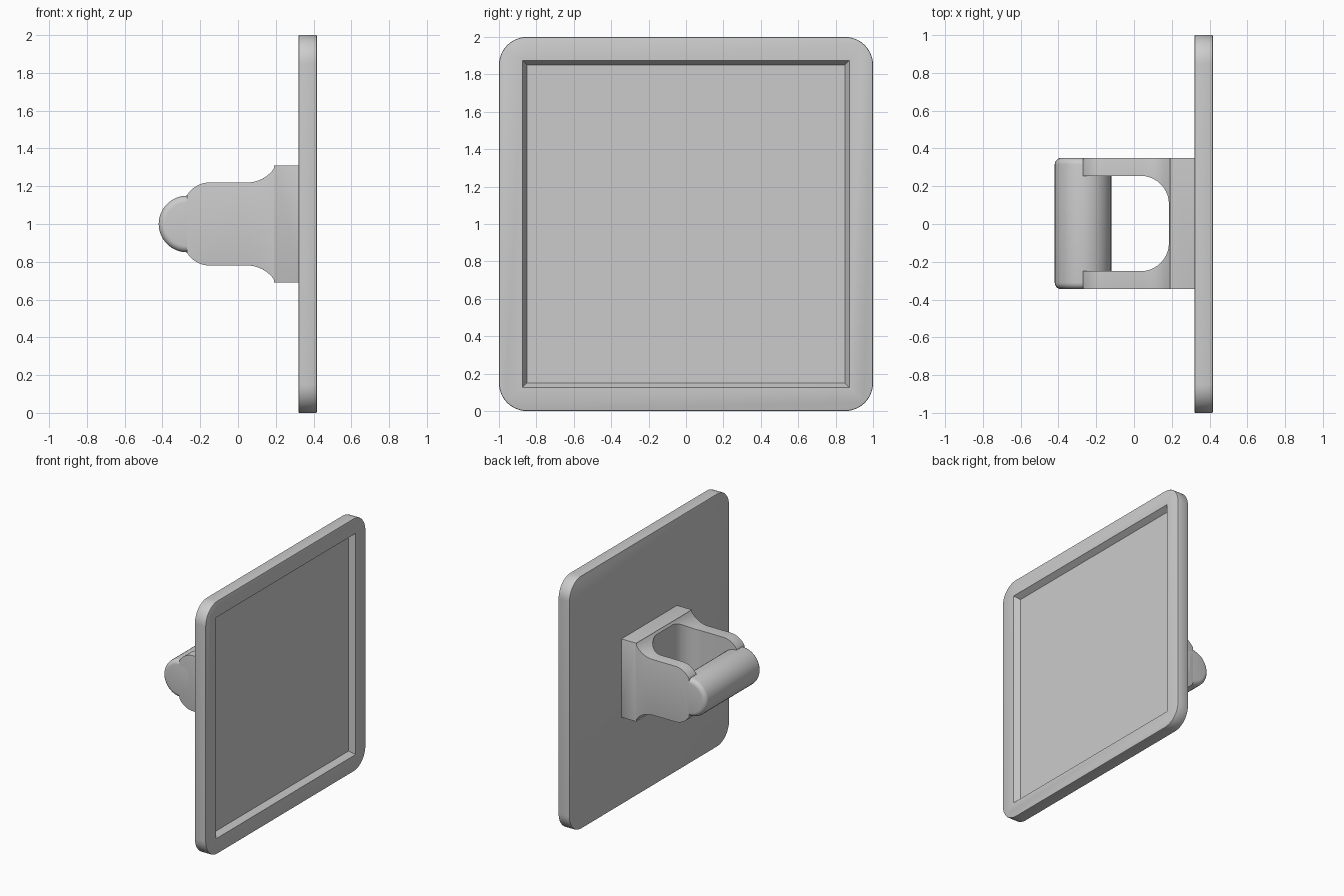
import bpy, bmesh
from math import sin, cos, radians, pi
from mathutils import Matrix, Vector

old = bpy.data.objects.get("Cube")
if old:
    bpy.data.objects.remove(old, do_unlink=True)

GREY = (0.6, 0.6, 0.6, 1)
mat = bpy.data.materials.new("light grey")
mat.use_nodes = True
mat.diffuse_color = GREY
mat.node_tree.nodes["Principled BSDF"].inputs["Base Color"].default_value = GREY


def arc(cx, cy, r, a0, a1, n=10):
    """Points on a circular arc, angles in degrees."""
    steps = [radians(a0 + (a1 - a0) * i / n) for i in range(n + 1)]
    return [(cx + r * cos(a), cy + r * sin(a)) for a in steps]


def prism(name, outline, place, lo, hi):
    """Extrude a 2D outline from lo to hi; place maps (u, v, depth) to 3D."""
    bm = bmesh.new()
    face = bm.faces.new([bm.verts.new(place(u, v, lo)) for u, v in outline])
    shift = Vector(place(0, 0, hi)) - Vector(place(0, 0, lo))
    top = bmesh.ops.extrude_face_region(bm, geom=[face])["geom"]
    verts = [g for g in top if isinstance(g, bmesh.types.BMVert)]
    bmesh.ops.translate(bm, verts=verts, vec=shift)
    return finish(name, bm)


def finish(name, bm):
    bmesh.ops.recalc_face_normals(bm, faces=bm.faces)
    mesh = bpy.data.meshes.new(name)
    bm.to_mesh(mesh)
    bm.free()
    mesh.materials.append(mat)
    ob = bpy.data.objects.new(name, mesh)
    bpy.context.collection.objects.link(ob)
    return ob


def select(ob):
    bpy.ops.object.select_all(action="DESELECT")
    ob.select_set(True)
    bpy.context.view_layer.objects.active = ob


def bevel(ob, width, segments):
    mod = ob.modifiers.new("soft edges", "BEVEL")
    mod.width, mod.segments = width, segments
    mod.limit_method, mod.angle_limit = "ANGLE", radians(60)
    select(ob)
    bpy.ops.object.modifier_apply(modifier=mod.name)


def cut(ob, cutter):
    mod = ob.modifiers.new("cut", "BOOLEAN")
    mod.operation, mod.object, mod.solver = "DIFFERENCE", cutter, "EXACT"
    select(ob)
    bpy.ops.object.modifier_apply(modifier=mod.name)
    bpy.data.objects.remove(cutter, do_unlink=True)


def smooth(ob):
    select(ob)
    bpy.ops.object.shade_smooth_by_angle(angle=radians(35))


# Square plate with rounded corners
half, radius = 1.0, 0.15
c = half - radius
outline = []
for i, (sy, sz) in enumerate([(1, 1), (-1, 1), (-1, -1), (1, -1)]):
    outline += arc(sy * c, 1 + sz * c, radius, 90 * i, 90 * i + 90, 12)
plate = prism("plate", outline, lambda u, v, d: (d, u, v), 0.32, 0.418)
bevel(plate, 0.006, 2)

# Shallow recess with sloping walls in the plate's outer face
floor_x, mouth_x = 0.373, 0.44
bm = bmesh.new()
bmesh.ops.create_cube(bm, size=2)
for v in bm.verts:
    mouth = v.co.x > 0
    size = 0.887 if mouth else 0.85
    v.co = (mouth_x if mouth else floor_x, v.co.y * size, 1 + v.co.z * size)
cut(plate, finish("recess_cutter", bm))
smooth(plate)

# Bracket: base block flowing into two arms, with a window between them
upper = [(0.345, 0.31)]
upper += arc(0.05, 0.39, 0.17, -28, -90)
upper += arc(-0.15, 0.08, 0.14, 90, 149)
upper.insert(1, (0.19, 0.31))
profile = upper + [(x, -z) for x, z in reversed(upper)]
bracket = prism("bracket", profile, lambda u, v, d: (u, d, 1 + v), -0.345, 0.35)
bevel(bracket, 0.022, 4)

window = [(-0.5, -0.25)] + arc(0.035, -0.1, 0.15, -90, 0)
window += arc(0.035, 0.105, 0.15, 0, 90) + [(-0.5, 0.255)]
cut(bracket, prism("window_cutter", window, lambda u, v, d: (u, v, d), 0.5, 1.5))
smooth(bracket)

# Crossbar joining the arm tips
bar = prism("crossbar", arc(-0.27, 0, 0.15, 0, 350, 35),
            lambda u, v, d: (u, d, 1 + v), -0.345, 0.35)
bevel(bar, 0.035, 5)
smooth(bar)
